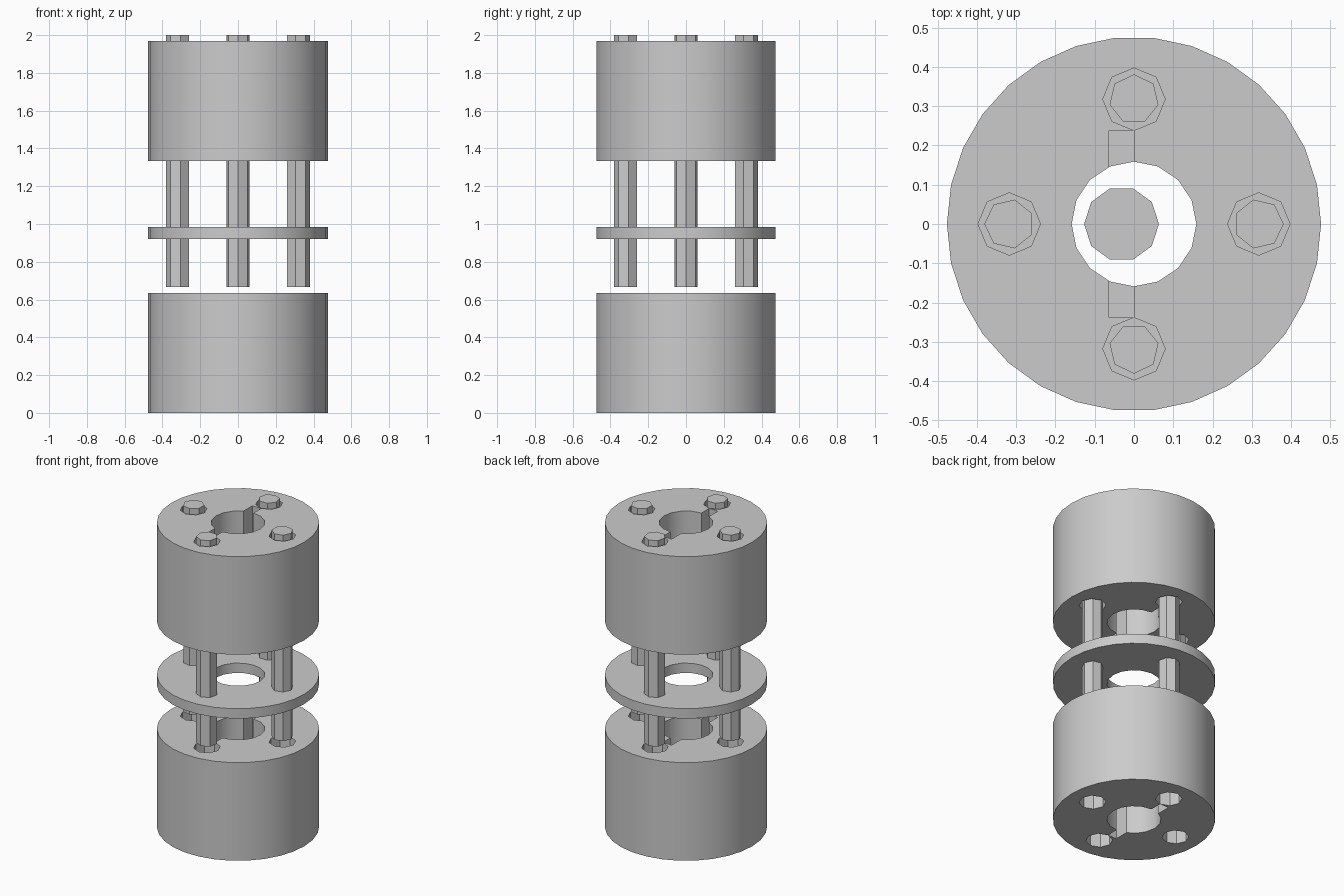
import bpy
import math
from mathutils import Matrix, Vector

if "Cube" in bpy.data.objects:
    bpy.data.objects.remove(bpy.data.objects["Cube"], do_unlink=True)

U = 2 / 63  # one design unit; the whole stack is 63 units tall

grey = bpy.data.materials.new("plain grey")
grey.use_nodes = True
GREY = (0.6, 0.6, 0.6, 1)
grey.diffuse_color = GREY
grey.node_tree.nodes["Principled BSDF"].inputs["Base Color"].default_value = GREY


def cylinder(name, sides, radius, z0, z1, x=0, y=0, turn=0):
    """Prism with its first corner pointing along the turn angle."""
    bpy.ops.mesh.primitive_cylinder_add(
        vertices=sides, radius=radius * U, depth=(z1 - z0) * U)
    obj = bpy.context.object
    obj.name = name
    # the primitive starts with a corner on +y
    obj.data.transform(
        Matrix.Translation(Vector((x, y, (z0 + z1) / 2)) * U)
        @ Matrix.Rotation(turn - math.pi / 2, 4, "Z"))
    obj.data.materials.append(grey)
    return obj


def box(name, low, high):
    low, high = Vector(low) * U, Vector(high) * U
    bpy.ops.mesh.primitive_cube_add(size=1)
    obj = bpy.context.object
    obj.name = name
    obj.data.transform(Matrix.Translation((low + high) / 2)
                       @ Matrix.Diagonal((*(high - low), 1)))
    return obj


def cut(obj, cutters):
    """Subtract the cutters one after another and delete them."""
    bpy.context.view_layer.objects.active = obj
    for cutter in cutters:
        mod = obj.modifiers.new("cut", "BOOLEAN")
        mod.operation = "DIFFERENCE"
        mod.solver = "EXACT"
        mod.object = cutter
        bpy.ops.object.modifier_apply(modifier=mod.name)
        bpy.data.objects.remove(cutter, do_unlink=True)


def smooth(obj):
    bpy.ops.object.select_all(action="DESELECT")
    obj.select_set(True)
    bpy.context.view_layer.objects.active = obj
    bpy.ops.object.shade_smooth_by_angle(angle=math.radians(30))


# four stations around the axis
stations = [(10 * math.cos(a), 10 * math.sin(a), a)
            for a in (i * math.pi / 2 for i in range(4))]

# hubs with bore, double keyway and bolt holes, each with a shaft core inside
for level, base in (("lower", 0), ("upper", 42)):
    top = base + 20
    hub = cylinder(level + "_hub", 30, 15, base, top)
    cutters = [cylinder("bore_cutter", 16, 5, base - 1, top + 1),
               box("keyway_cutter", (-2, -7.48, base - 1), (0, 7.48, top + 1))]
    cutters += [cylinder("hole_cutter", 8, 2.5, base - 1, top + 1, x, y, a)
                for x, y, a in stations]
    cut(hub, cutters)
    smooth(hub)
    smooth(cylinder(level + "_shaft_core", 10, 3, base + 5, top - 5, x=-1))

# middle spacer disc
disc = cylinder("spacer_disc", 30, 15, 29, 31)
cut(disc, [cylinder("bore_cutter", 16, 5, 28, 32)])
smooth(disc)

# connecting bolts, one corner facing outward
for i, (x, y, a) in enumerate(stations):
    smooth(cylinder(f"bolt_{i + 1}", 7, 2, 21, 63, x, y, a))
